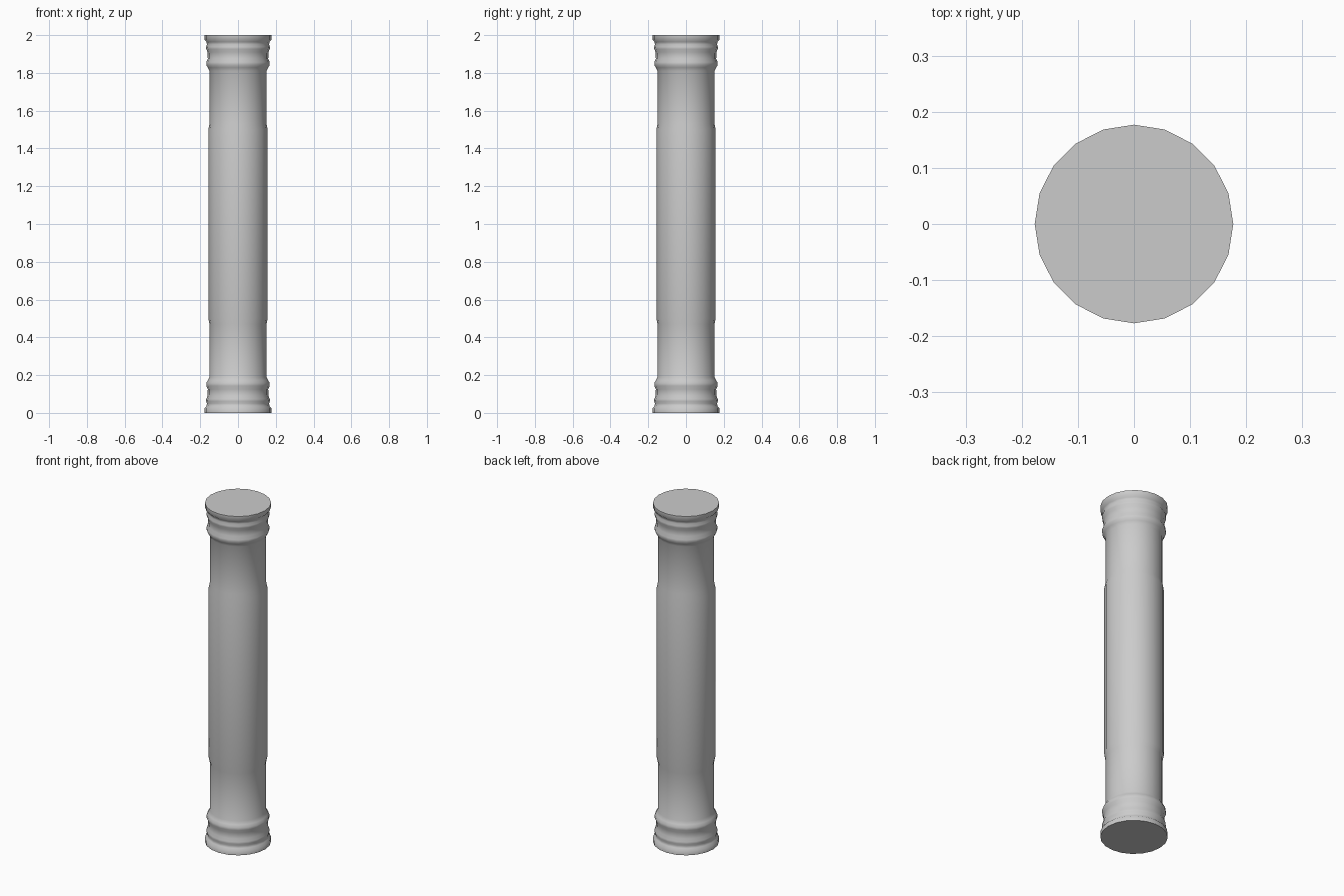
import bpy, bmesh, math

if "Cube" in bpy.data.objects:
    bpy.data.objects.remove(bpy.data.objects["Cube"])

SIDES = 20

# Lower half profile (radius, height); the upper half is its mirror
half = [(0.177, 0.0), (0.177, 0.026), (0.167, 0.036), (0.164, 0.05),
        (0.169, 0.062), (0.168, 0.074), (0.161, 0.09), (0.160, 0.125),
        (0.168, 0.143), (0.168, 0.158), (0.160, 0.172), (0.151, 0.19),
        (0.151, 0.47), (0.157, 0.50)]
profile = half + [(r, 2.0 - z) for r, z in reversed(half)]

# Column: lathe the profile and cap both ends
bm = bmesh.new()
rings = [[bm.verts.new((r * math.cos(math.tau * i / SIDES),
                        r * math.sin(math.tau * i / SIDES), z))
          for i in range(SIDES)] for r, z in profile]
for low, high in zip(rings, rings[1:]):
    for i in range(SIDES):
        j = (i + 1) % SIDES
        bm.faces.new((low[i], low[j], high[j], high[i]))
bm.faces.new(list(reversed(rings[0])))
bm.faces.new(rings[-1])

mesh = bpy.data.meshes.new("column")
bm.to_mesh(mesh)
bm.free()
column = bpy.data.objects.new("column", mesh)
bpy.context.collection.objects.link(column)

# Smooth round shaft with crisp end caps
bpy.context.view_layer.objects.active = column
column.select_set(True)
bpy.ops.object.shade_smooth_by_angle(angle=math.radians(60))
